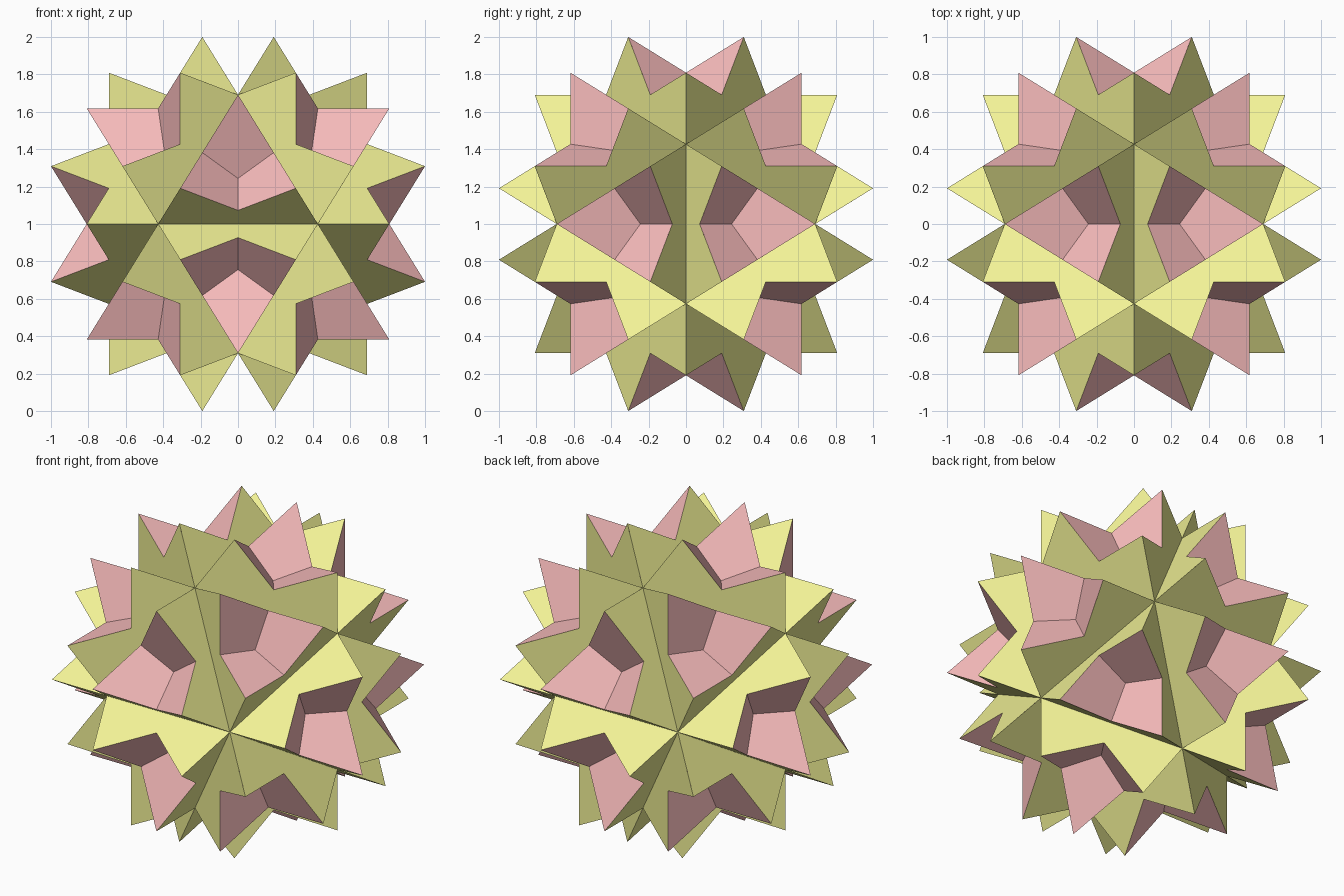
import bpy
import math
from mathutils import Vector

if "Cube" in bpy.data.objects:
    bpy.data.objects.remove(bpy.data.objects["Cube"])

PHI = (1 + math.sqrt(5)) / 2
CENTRE = Vector((0, 0, 1))
STAR_DIST = 0.3633                             # star plane to centre
NOTCH = math.cos(math.radians(54)) / math.cos(math.radians(36))
TRI_DIST = 0.5092                              # triangle plane to centre


def axes(a, b):
    """Cyclic permutations of (0, +-a, +-b), with the index of the zero."""
    for i in range(3):
        for sa in (1, -1):
            for sb in (1, -1):
                v = Vector((0, 0, 0))
                v[(i + 1) % 3] = sa * a
                v[(i + 2) % 3] = sb * b
                yield i, v.normalized()


def make_object(name, polygons, colour):
    verts, faces = [], []
    for poly in polygons:
        faces.append(range(len(verts), len(verts) + len(poly)))
        verts += [p + CENTRE for p in poly]
    mesh = bpy.data.meshes.new(name)
    mesh.from_pydata(verts, [], [list(f) for f in faces])
    mat = bpy.data.materials.new(name + "_colour")
    mat.diffuse_color = (*colour, 1)
    mat.use_nodes = True
    mat.node_tree.nodes["Principled BSDF"].inputs["Base Color"].default_value = mat.diffuse_color
    mesh.materials.append(mat)
    bpy.context.collection.objects.link(bpy.data.objects.new(name, mesh))


# Twelve ten-pointed stars, one square to each five-fold axis
stars, tips = [], []
for zero, n in axes(1, PHI):
    u = Vector([float(k == zero) for k in range(3)])
    w = n.cross(u)
    star = []
    for k in range(20):
        t = math.radians(18 * k)
        r = NOTCH if k % 2 else 1.0
        star.append(n * STAR_DIST + (u * math.cos(t) + w * math.sin(t)) * r)
    stars.append(star)
    for p in star[::2]:
        if all((p - q).length > 0.01 for q in tips):
            tips.append(p)

# Twenty large triangles, each joining the three star tips in its plane
three_fold = [n for _, n in axes(PHI, 1 / PHI)]
three_fold += [Vector((x, y, z)).normalized()
               for x in (1, -1) for y in (1, -1) for z in (1, -1)]
triangles = []
for n in three_fold:
    a, b, c = [p for p in tips if abs(p.dot(n) - TRI_DIST) < 0.01]
    if (b - a).cross(c - a).dot(n) < 0:
        b, c = c, b
    triangles.append([a, b, c])

make_object("star_faces", stars, (0.90, 0.90, 0.31))
make_object("triangle_faces", triangles, (0.94, 0.50, 0.50))
